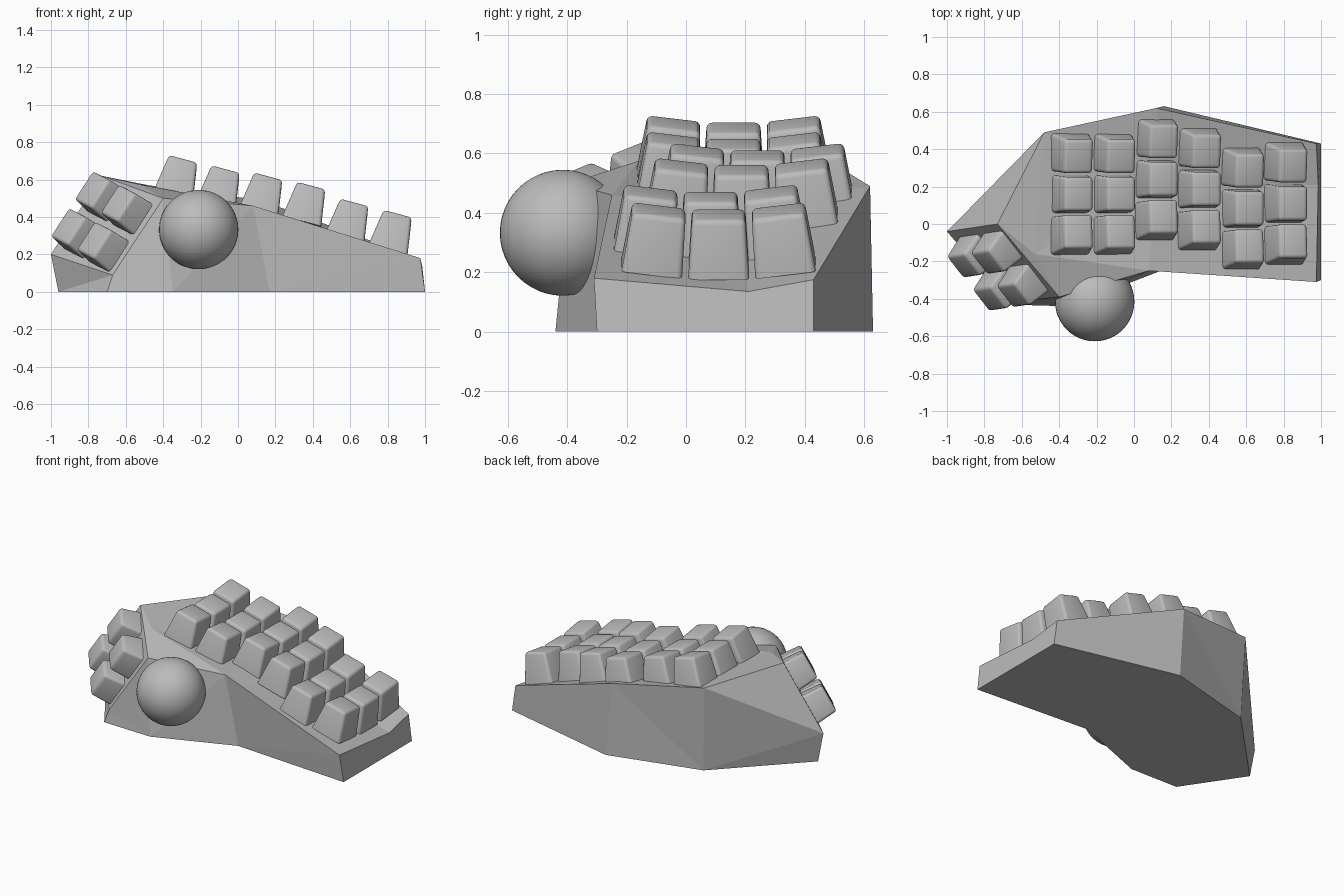
import bpy, bmesh, math
from mathutils import Matrix, Vector

if "Cube" in bpy.data.objects:
    bpy.data.objects.remove(bpy.data.objects["Cube"], do_unlink=True)

# One plain grey for everything
grey = bpy.data.materials.new("plain grey")
grey.use_nodes = True
GREY = (0.5, 0.5, 0.5, 1)
grey.diffuse_color = GREY
grey.node_tree.nodes["Principled BSDF"].inputs["Base Color"].default_value = GREY


def add_object(name, mesh, matrix=Matrix()):
    ob = bpy.data.objects.new(name, mesh)
    ob.matrix_world = matrix
    bpy.context.collection.objects.link(ob)
    return ob


def mesh_from(name, bm):
    mesh = bpy.data.meshes.new(name)
    bm.to_mesh(mesh)
    bm.free()
    mesh.materials.append(grey)
    return mesh


# Faceted case: named corners, base ring first, then rim and deck
corners = {
    "fr": (1.0, -.30, 0), "br": (1.0, .43, 0), "b": (.16, .63, 0), "bl": (-.46, .47, 0),
    "l": (-.96, -.04, 0), "p": (-.70, -.43, 0), "r": (-.35, -.44, 0), "t": (.17, -.24, 0),
    "FR": (.975, -.31, .18), "M": (.985, .21, .135), "BR": (.975, .43, .175),
    "B": (.12, .62, .49), "BL": (-.48, .49, .57), "L": (-1.0, -.04, .20),
    "U": (-.73, 0, .62), "R": (-.40, -.39, .50), "P": (-.67, -.42, .09),
    "T": (.08, -.25, .46), "D": (-.53, -.16, .575),
    "S1": (-.30, .16, .52), "S2": (.12, .20, .42),
}
faces = [
    "fr br b bl l p r t",                                   # underside
    "fr br BR M FR", "br b B BR", "b bl BL B", "bl l L BL", "L U BL",
    "l p P L", "p r R P", "r t T R", "t fr FR T",           # walls
    "L P R U",                                              # thumb plate
    "U R D", "U D BL", "R T D",                             # shoulder
    "BL D S1", "D T S2", "D S2 S1", "T FR M", "T M S2",     # key deck
    "BL S1 S2", "BL S2 B", "B S2 M", "B M BR",
]
bm = bmesh.new()
v = {k: bm.verts.new(co) for k, co in corners.items()}
for f in faces:
    bm.faces.new([v[k] for k in f.split()])
bmesh.ops.triangulate(bm, faces=[f for f in bm.faces if len(f.verts) == 4])
bmesh.ops.recalc_face_normals(bm, faces=bm.faces)
add_object("case", mesh_from("case", bm))

# Keycap: tapered block with soft edges, base on its own z = 0
KEY_H = .20
bm = bmesh.new()
bmesh.ops.create_cube(bm, size=1)
for vert in bm.verts:
    top = vert.co.z > 0
    vert.co.x *= .155 if top else .215
    vert.co.y *= .180 if top else .205
    vert.co.z = KEY_H if top else 0
soft = [e for e in bm.edges if max(q.co.z for q in e.verts) > 0]
bmesh.ops.bevel(bm, geom=soft, offset=.018, segments=3, profile=.5, affect='EDGES')
bmesh.ops.recalc_face_normals(bm, faces=bm.faces)
key_mesh = mesh_from("keycap", bm)
key_mesh.shade_smooth()
key_mesh.set_sharp_from_angle(angle=math.radians(35))

# Finger keys: (base x, base z, y of the middle row) per column
columns = [(-.347, .51, .16), (-.12, .455, .16), (.108, .417, .24),
           (.338, .367, .187), (.568, .277, .083), (.80, .217, .11)]
for c, (x, z, y) in enumerate(columns):
    for row in (-1, 0, 1):
        place = Matrix.Translation((x, y + row * .225, z - (.015 if row == 0 else 0)))
        tilt = Matrix.Rotation(math.radians(15), 4, 'Y') @ Matrix.Rotation(math.radians(7 * row), 4, 'X')
        add_object(f"finger_key_{c + 1}_{row + 2}", key_mesh, place @ tilt)

# Thumb keys: two by two on the slanted plate
normal = Vector((-.60, -.65, .45)).normalized()
up = Vector((.54, .08, .84))
up = (up - normal * up.dot(normal)).normalized()
side = up.cross(normal)
turn = Matrix((side, up, normal)).transposed().to_4x4()
centre = Vector((-.70, -.22, .355)) - normal * .07
for i in (-1, 1):
    for j in (-1, 1):
        pos = centre + side * i * .118 + up * j * .118
        add_object(f"thumb_key_{(i + 3) // 2}_{(j + 3) // 2}", key_mesh, Matrix.Translation(pos) @ turn)

# Trackball set into the front wall
bm = bmesh.new()
bmesh.ops.create_uvsphere(bm, u_segments=48, v_segments=24, radius=.212)
ball_mesh = mesh_from("trackball", bm)
ball_mesh.shade_smooth()
add_object("trackball", ball_mesh, Matrix.Translation((-.21, -.415, .333)))
